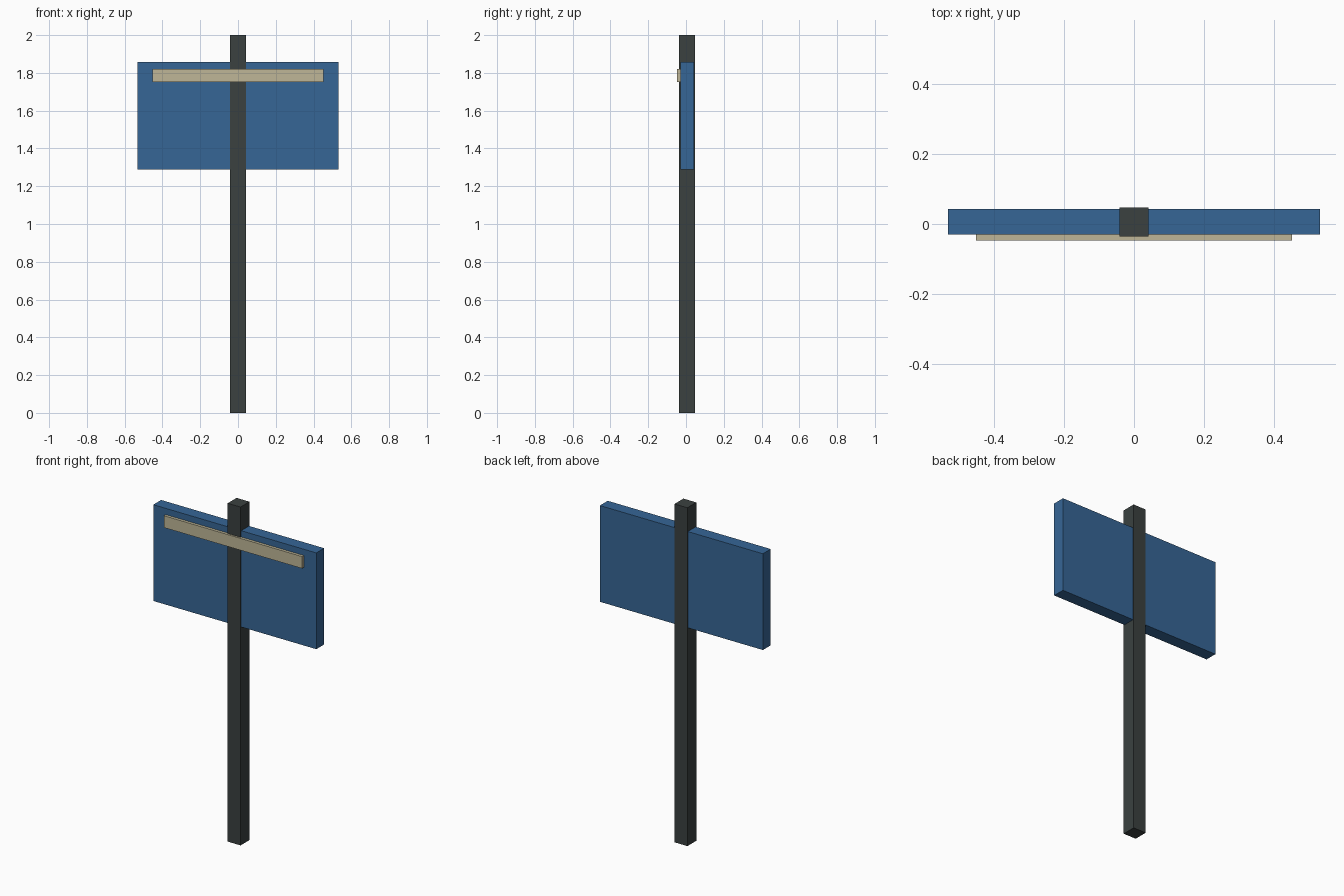
import bpy

if "Cube" in bpy.data.objects:
    bpy.data.objects.remove(bpy.data.objects["Cube"])


def material(name, color):
    mat = bpy.data.materials.new(name)
    mat.diffuse_color = (*color, 1.0)
    mat.use_nodes = True
    mat.node_tree.nodes["Principled BSDF"].inputs["Base Color"].default_value = mat.diffuse_color
    return mat


def box(name, lo, hi, mat):
    """Box between two opposite corners."""
    center = [(a + b) / 2 for a, b in zip(lo, hi)]
    bpy.ops.mesh.primitive_cube_add(size=1, location=center)
    obj = bpy.context.object
    obj.name = name
    obj.scale = [b - a for a, b in zip(lo, hi)]
    bpy.ops.object.transform_apply(location=False, rotation=False, scale=True)
    obj.data.materials.append(mat)
    return obj


dark = material("dark_metal", (0.043, 0.053, 0.051))
blue = material("blue_paint", (0.037, 0.133, 0.305))
cream = material("cream_paint", (0.52, 0.47, 0.31))

# Square post, full height
box("post", (-0.042, -0.036, 0.0), (0.042, 0.047, 2.0), dark)
# Sign board threaded by the post
box("sign_board", (-0.533, -0.03, 1.289), (0.533, 0.043, 1.858), blue)
# Thin strip on the front face, crossing the post
box("header_strip", (-0.452, -0.047, 1.751), (0.452, -0.03, 1.821), cream)
